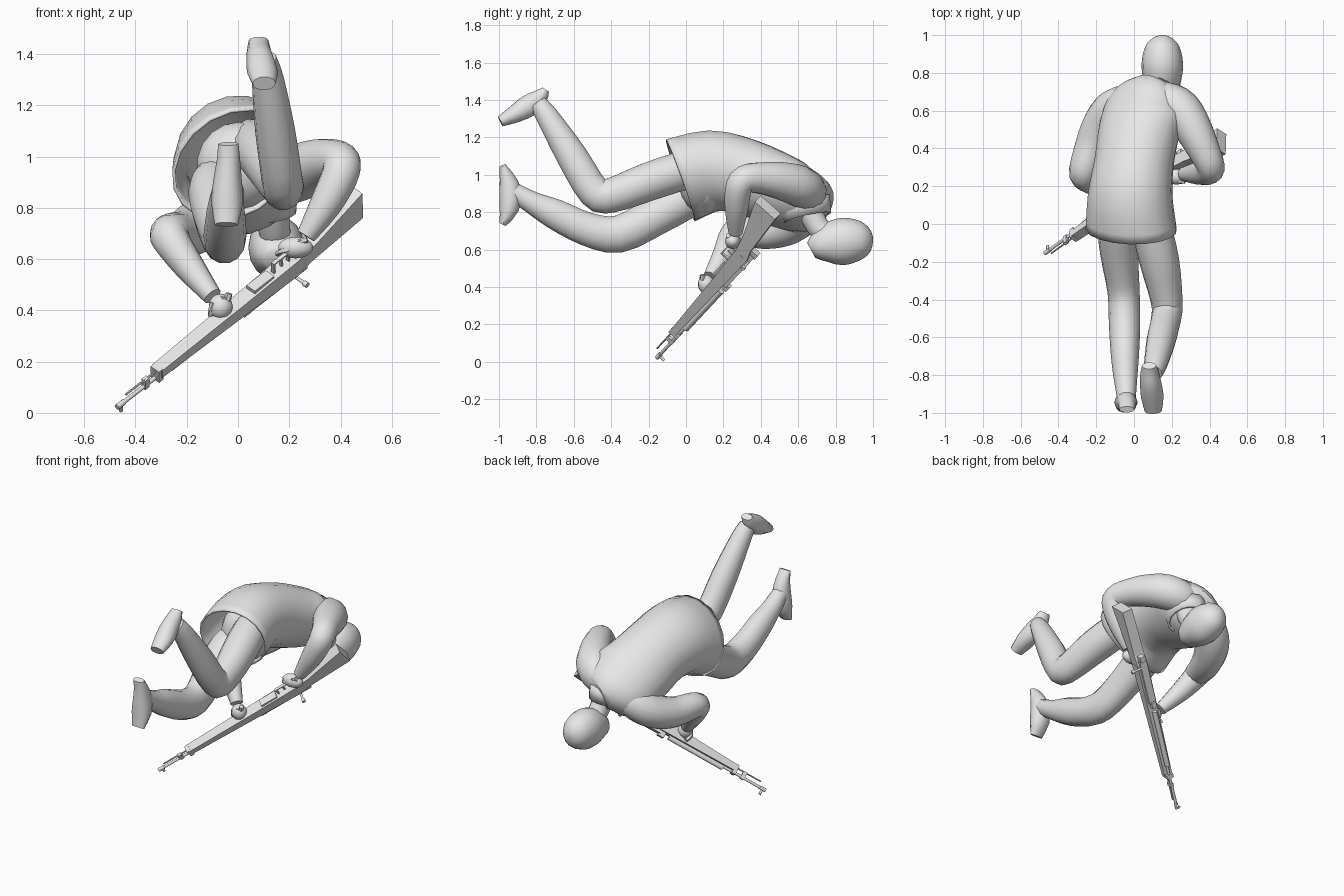
import bpy, bmesh, math
from mathutils import Vector, Matrix

if "Cube" in bpy.data.objects:
    bpy.data.objects.remove(bpy.data.objects["Cube"])

grey = bpy.data.materials.new("light grey")
grey.diffuse_color = (0.8, 0.8, 0.8, 1)
grey.use_nodes = True
grey.node_tree.nodes["Principled BSDF"].inputs["Base Color"].default_value = grey.diffuse_color
X = Vector((1, 0, 0))


def finish(name, bm, smooth=True):
    bmesh.ops.recalc_face_normals(bm, faces=bm.faces)
    me = bpy.data.meshes.new(name)
    bm.to_mesh(me)
    bm.free()
    me.materials.append(grey)
    ob = bpy.data.objects.new(name, me)
    bpy.context.collection.objects.link(ob)
    if smooth:
        bpy.ops.object.select_all(action='DESELECT')
        ob.select_set(True)
        bpy.context.view_layer.objects.active = ob
        bpy.ops.object.shade_smooth_by_angle(angle=math.radians(50))
    return ob


def catmull(p0, p1, p2, p3, t):
    return [0.5 * (2 * b + (c - a) * t + (2 * a - 5 * b + 4 * c - d) * t * t
                   + (3 * b - a - 3 * c + d) * t ** 3)
            for a, b, c, d in zip(p0, p1, p2, p3)]


def loft(name, secs, lat0=X, lat1=None, n=14, sub=3, open_start=False, open_end=False):
    """Skin elliptical sections (x, y, z, side radius, depth radius) along a smooth path."""
    lat1 = lat1 or lat0
    s = [tuple(c) + ((c[3],) if len(c) == 4 else ()) for c in secs]
    pts = []
    for i in range(len(s) - 1):
        q = (s[max(i - 1, 0)], s[i], s[i + 1], s[min(i + 2, len(s) - 1)])
        pts += [catmull(*q, k / sub) for k in range(sub)]
    pts.append(s[-1])
    bm = bmesh.new()
    rings = []
    for i, p in enumerate(pts):
        t = Vector(pts[min(i + 1, len(pts) - 1)][:3]) - Vector(pts[max(i - 1, 0)][:3])
        t.normalize()
        l = Vector(lat0).lerp(Vector(lat1), i / (len(pts) - 1))
        l = (l - t * l.dot(t)).normalized()
        d = t.cross(l)
        rings.append([bm.verts.new(Vector(p[:3]) + l * p[3] * math.cos(a) + d * p[4] * math.sin(a))
                      for a in (2 * math.pi * k / n for k in range(n))])
    for r0, r1 in zip(rings, rings[1:]):
        for k in range(n):
            bm.faces.new((r0[k], r0[(k + 1) % n], r1[(k + 1) % n], r1[k]))
    if not open_start:
        bm.faces.new(rings[0])
    if not open_end:
        bm.faces.new(rings[-1])
    return finish(name, bm)


def ball(name, c, r):
    bm = bmesh.new()
    m = Matrix.Translation(c) @ Matrix.Diagonal((*r, 1))
    bmesh.ops.create_uvsphere(bm, u_segments=14, v_segments=9, radius=1, matrix=m)
    return finish(name, bm)


# ---- Body: bent forward and rolled so its +x side is higher ----
coat = loft("coat", [
    (-.015, -.03, .97, .262, .212), (-.02, .14, 1.02, .235, .21), (0, .32, .99, .22, .195),
    (.025, .48, .925, .23, .185), (.06, .60, .878, .235, .165), (.095, .685, .86, .18, .135),
    (.12, .735, .84, .11, .095)], (.75, 0, .66), (.89, 0, .45), n=18, open_start=True)
thick = coat.modifiers.new("cloth", 'SOLIDIFY')
thick.thickness = 0.012
collar = loft("collar", [(.115, .63, .86, .12, .145), (.13, .65, .77, .10, .13)],
              (.89, 0, .45), sub=1, open_start=True, open_end=True)
collar.modifiers.new("cloth", 'SOLIDIFY').thickness = 0.015
loft("neck", [(.125, .64, .86, .075), (.14, .70, .73, .062), (.15, .77, .66, .065)])
loft("head", [(.15, .67, .595, .05, .045), (.15, .70, .61, .08, .075), (.15, .76, .632, .10, .11),
              (.15, .85, .645, .11, .126), (.15, .94, .652, .09, .10), (.15, .985, .656, .05, .058),
              (.15, 1.0, .657, .012)], n=16)
ball("hips", (.005, .09, .965), (.17, .13, .17))

# ---- Legs ----
loft("left_leg", [(-.07, .13, .93, .09), (-.085, .0, .87, .108), (-.078, -.16, .78, .10, .105),
                  (-.055, -.36, .683, .085, .102), (-.05, -.53, .71, .083, .092),
                  (-.048, -.70, .79, .074, .083), (-.045, -.82, .85, .062), (-.04, -.92, .91, .05)])
loft("right_leg", [(.055, .16, 1.06, .09), (.085, .01, 1.03, .105), (.135, -.20, .963, .105),
                   (.172, -.40, .89, .085, .095), (.172, -.49, .908, .08, .09),
                   (.145, -.61, 1.10, .078, .085), (.115, -.74, 1.31, .062), (.10, -.79, 1.38, .05)])
loft("left_shoe", [(-.038, -.982, 1.05, .04, .018), (-.037, -.958, .99, .045, .042),
                   (-.04, -.94, .92, .054, .06), (-.043, -.945, .82, .062, .055),
                   (-.045, -.98, .735, .045, .02)], sub=2, n=10)
loft("right_shoe", [(.08, -.75, 1.455, .038, .022), (.082, -.785, 1.41, .048, .05),
                    (.088, -.84, 1.37, .056, .062), (.097, -.915, 1.325, .06, .05),
                    (.102, -.992, 1.285, .045, .03)], sub=2, n=10)

# ---- Arms, starting inside the coat so the shoulders are rounded ----
loft("left_arm", [(.05, .64, .855, .07), (-.03, .645, .82, .095), (-.11, .605, .765, .105),
                  (-.17, .53, .72, .102), (-.22, .42, .695, .092),
                  (-.262, .30, .70, .08), (-.262, .25, .675, .073), (-.19, .20, .57, .06),
                  (-.10, .13, .455, .038)], (0, -.8, .6))
loft("right_arm", [(.08, .655, .87, .07), (.16, .655, .905, .10), (.245, .605, .94, .11),
                   (.315, .50, .97, .10), (.37, .39, .983, .085),
                   (.405, .31, .975, .075), (.395, .28, .92, .072), (.34, .27, .81, .062),
                   (.265, .265, .69, .038)], (.7, .7, 0))

# ---- Hands with curled fingers ----
ball("left_hand", (-.068, .108, .415), (.048, .045, .05))
ball("right_hand", (.225, .25, .645), (.07, .042, .042))
for i in range(4):
    o = i * .02
    loft("left_finger", [(-.095 + o, .085, .43 + .6 * o, .014), (-.105 + o, .10, .385 + .6 * o, .014),
                         (-.10 + o, .14, .365 + .6 * o, .011)], (0, 0, 1), n=6, sub=2)
    loft("right_finger", [(.21 + o, .225, .64 + .6 * o, .014), (.17 + o, .235, .63 + .6 * o, .013),
                          (.155 + o, .275, .62 + .6 * o, .011)], (0, 0, 1), n=6, sub=2)

# ---- Rifle: local x runs muzzle to butt, y sideways, z towards the sights ----
d = Vector((.686, .496, .532)).normalized()
u = Vector((0, .73, -.68))
u = (u - d * u.dot(d)).normalized()
r = u.cross(d)
M = Matrix((d, r, u)).transposed().to_4x4()
M.translation = (-.472, -.155, .022)


def slab(name, prof, w0, w1=None):
    """Side profile extruded sideways; width goes from w0 at the muzzle end to w1."""
    w1 = w1 or w0
    lo, hi = min(p[0] for p in prof), max(p[0] for p in prof)
    bm = bmesh.new()
    sides = []
    for sg in (-.5, .5):
        sides.append([bm.verts.new(M @ Vector((x, sg * (w0 + (w1 - w0) * (x - lo) / (hi - lo)), z)))
                      for x, z in prof])
        bm.faces.new(sides[-1])
    k = len(prof)
    for i in range(k):
        j = (i + 1) % k
        bm.faces.new((sides[0][i], sides[0][j], sides[1][j], sides[1][i]))
    return finish(name, bm, False)


def box(name, x0, x1, z0, z1, w):
    return slab(name, [(x0, z0), (x1, z0), (x1, z1), (x0, z1)], w)


def rod(name, a, b, rad, n=10):
    a, b = M @ Vector(a), M @ Vector(b)
    bm = bmesh.new()
    m = Matrix.Translation((a + b) / 2) @ (b - a).to_track_quat('Z', 'Y').to_matrix().to_4x4()
    bmesh.ops.create_cone(bm, cap_ends=True, segments=n, radius1=rad, radius2=rad,
                          depth=(b - a).length, matrix=m)
    return finish(name, bm)


slab("handguard", [(.23, -.048), (.23, -.008), (1.0, -.002), (1.0, -.085), (.7, -.068)], .052, .07)
slab("butt_stock", [(1.0, -.085), (1.0, -.002), (1.07, -.022), (1.365, -.043), (1.36, -.186),
                    (1.10, -.103)], .068, .066)
rod("barrel", (0, 0, 0), (.62, 0, 0), .009)
rod("muzzle_collar", (0, 0, 0), (.04, 0, 0), .012)
rod("cleaning_rod", (.05, 0, -.034), (.26, 0, -.034), .005, 6)
rod("gas_tube", (.30, 0, .008), (.68, 0, .008), .016)
rod("front_sight_post", (.022, 0, 0), (.022, 0, .038), .008, 8)
box("barrel_band", .15, .175, -.038, .012, .02)
box("handguard_cap", .215, .24, -.05, .012, .045)
box("rear_sight", .71, .75, -.005, .03, .03)
box("receiver", .74, 1.04, -.01, .016, .045)
box("receiver_end", 1.03, 1.065, -.03, .024, .035)
rod("bolt_handle", (.99, .02, .01), (.99, .075, .01), .007, 8)
rod("bolt_knob", (.99, .07, .01), (.99, .088, .01), .012, 8)
box("magazine_plate", .76, .87, -.088, -.06, .045)
# trigger guard and trigger
box("guard_front", .885, .893, -.128, -.07, .016)
box("guard_bottom", .885, .975, -.132, -.125, .016)
box("guard_back", .968, .976, -.128, -.07, .016)
box("trigger", .93, .938, -.115, -.07, .01)
